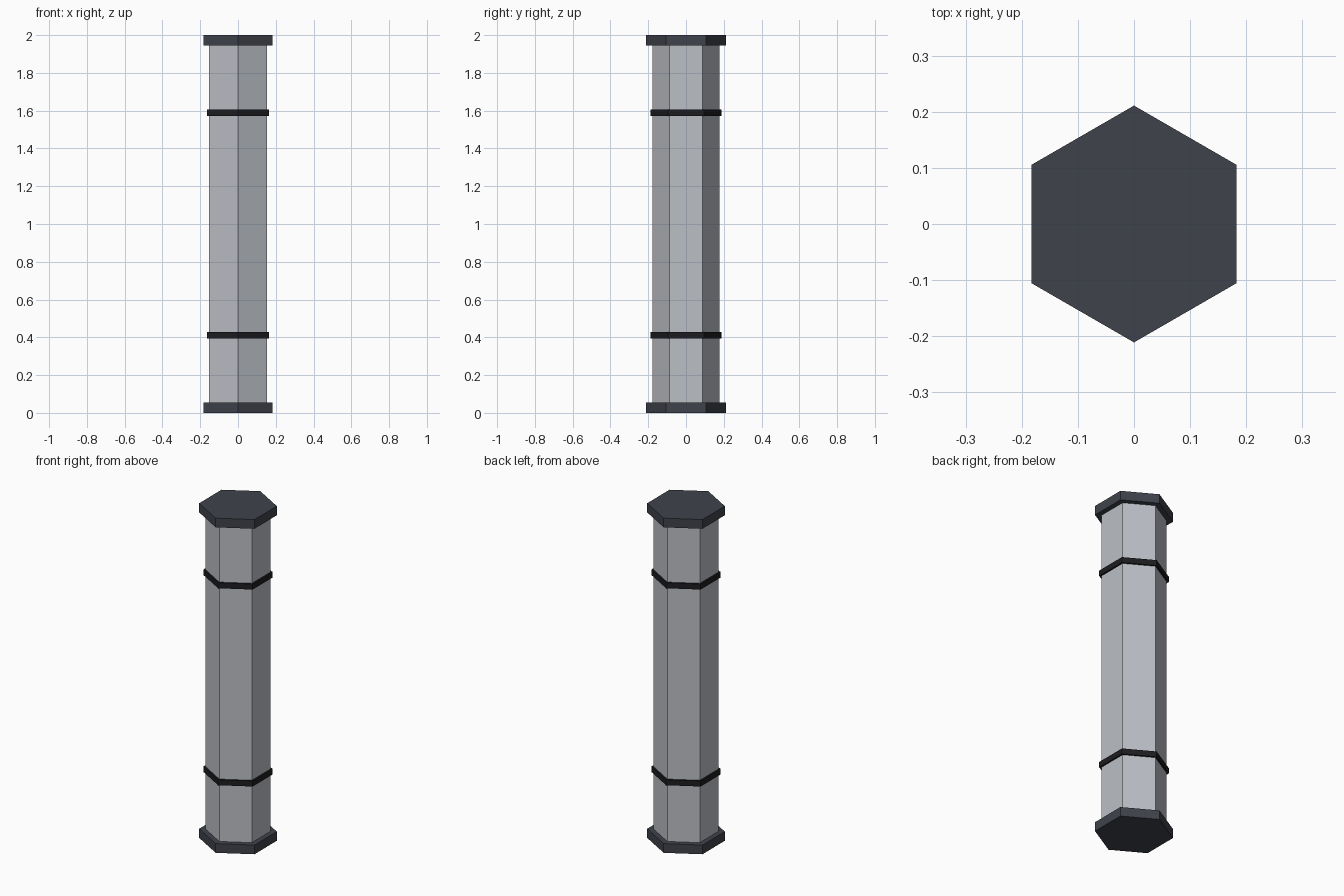
import bpy, bmesh
from math import sin, cos, pi

if "Cube" in bpy.data.objects:
    bpy.data.objects.remove(bpy.data.objects["Cube"])


def material(name, color):
    m = bpy.data.materials.new(name)
    m.diffuse_color = (*color, 1)
    m.use_nodes = True
    m.node_tree.nodes["Principled BSDF"].inputs["Base Color"].default_value = m.diffuse_color
    return m


def hex_prism(name, radius, z0, z1, mat):
    """Six-sided prism with corners on the +y and -y axis."""
    bm = bmesh.new()
    ring = [bm.verts.new((radius * sin(-i * pi / 3), radius * cos(-i * pi / 3), z0))
            for i in range(6)]
    base = bm.faces.new(ring)
    top = bmesh.ops.extrude_face_region(bm, geom=[base], use_keep_orig=True)["geom"]
    verts = [g for g in top if isinstance(g, bmesh.types.BMVert)]
    bmesh.ops.translate(bm, vec=(0, 0, z1 - z0), verts=verts)
    bmesh.ops.recalc_face_normals(bm, faces=bm.faces)
    mesh = bpy.data.meshes.new(name)
    bm.to_mesh(mesh)
    bm.free()
    mesh.materials.append(mat)
    obj = bpy.data.objects.new(name, mesh)
    bpy.context.collection.objects.link(obj)


steel = material("light_metal", (0.50, 0.52, 0.56))
dark = material("dark_metal", (0.05, 0.055, 0.07))
black = material("black_band", (0.012, 0.012, 0.014))

# Main column between the two end caps
hex_prism("shaft", 0.177, 0.055, 1.945, steel)

# End caps and bands, mirrored about mid height
for part, radius, z0, z1, mat in (("cap", 0.211, 0.0, 0.055, dark),
                                  ("band", 0.188, 0.395, 0.428, black)):
    hex_prism("lower_" + part, radius, z0, z1, mat)
    hex_prism("upper_" + part, radius, 2 - z1, 2 - z0, mat)
